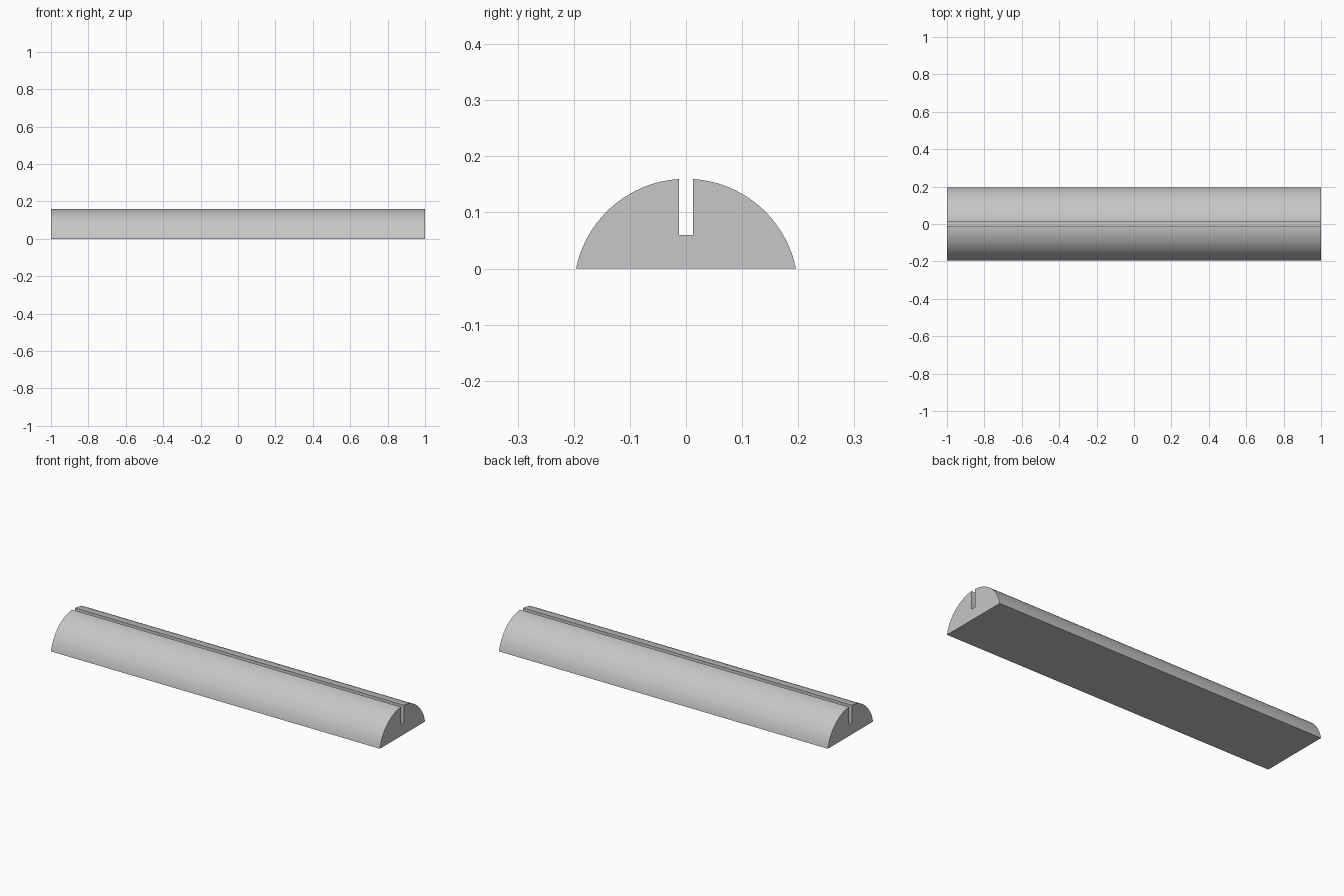
import bpy
import bmesh
from math import asin, cos, sin, pi, radians

cube = bpy.data.objects.get("Cube")
if cube:
    bpy.data.objects.remove(cube, do_unlink=True)

LENGTH = 2.0
RADIUS = 0.2        # radius of the rounded back
CENTRE_Z = -0.04    # arc centre lies just below the flat base
SLOT_HALF = 0.0125
SLOT_FLOOR = 0.06
STEPS = 32

# Plain grey material
grey = bpy.data.materials.new("light grey")
grey.use_nodes = True
colour = (0.57, 0.57, 0.57, 1)
grey.diffuse_color = colour
grey.node_tree.nodes["Principled BSDF"].inputs["Base Color"].default_value = colour

# Half profile: arc from the base up to the slot lip, then down to the slot floor
start = asin(-CENTRE_Z / RADIUS)
end = pi / 2 - asin(SLOT_HALF / RADIUS)
angles = [start + (end - start) * i / STEPS for i in range(STEPS + 1)]
half = [(RADIUS * cos(a), CENTRE_Z + RADIUS * sin(a)) for a in angles]
half.append((SLOT_HALF, SLOT_FLOOR))
profile = half + [(-y, z) for y, z in reversed(half)]

# Extrude the slotted profile along x
bm = bmesh.new()
end_face = bm.faces.new([bm.verts.new((-LENGTH / 2, y, z)) for y, z in profile])
result = bmesh.ops.extrude_face_region(bm, geom=[end_face], use_keep_orig=True)
moved = [v for v in result["geom"] if isinstance(v, bmesh.types.BMVert)]
bmesh.ops.translate(bm, verts=moved, vec=(LENGTH, 0, 0))
bmesh.ops.recalc_face_normals(bm, faces=bm.faces)

mesh = bpy.data.meshes.new("slotted_half_round_bar")
bm.to_mesh(mesh)
bm.free()
mesh.materials.append(grey)
bar = bpy.data.objects.new("slotted_half_round_bar", mesh)
bpy.context.collection.objects.link(bar)

# Smooth back with sharp slot, base and ends
bpy.ops.object.select_all(action="DESELECT")
bar.select_set(True)
bpy.context.view_layer.objects.active = bar
bpy.ops.object.shade_smooth_by_angle(angle=radians(30))
